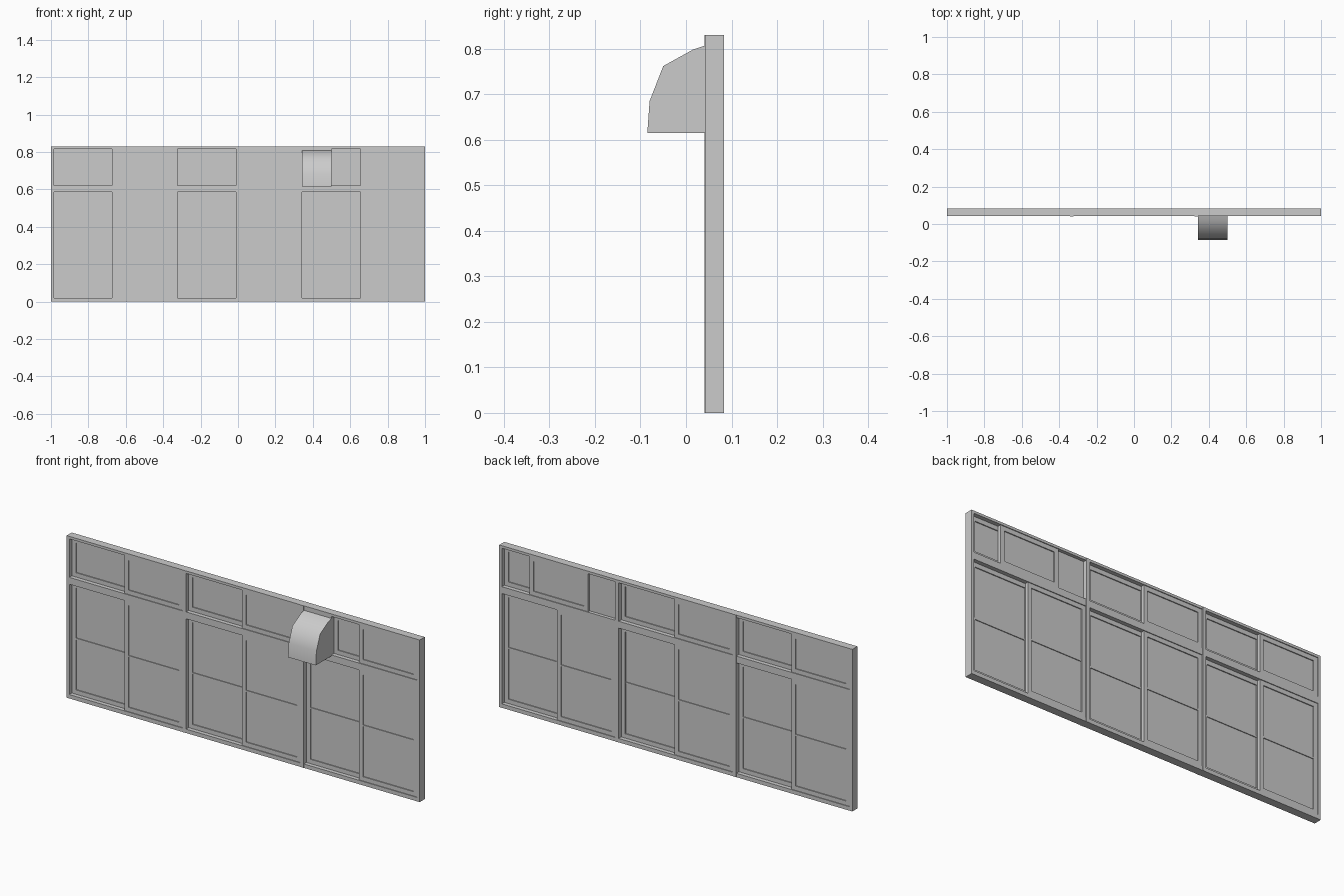
import bpy, bmesh, math
from mathutils import Matrix, Vector

if "Cube" in bpy.data.objects:
    bpy.data.objects.remove(bpy.data.objects["Cube"], do_unlink=True)

grey = bpy.data.materials.new("light grey")
grey.use_nodes = True
COLOUR = (0.6, 0.6, 0.6, 1)
grey.diffuse_color = COLOUR
grey.node_tree.nodes["Principled BSDF"].inputs["Base Color"].default_value = COLOUR


def add_object(name, bm):
    bmesh.ops.recalc_face_normals(bm, faces=bm.faces)
    mesh = bpy.data.meshes.new(name)
    bm.to_mesh(mesh)
    bm.free()
    mesh.materials.append(grey)
    obj = bpy.data.objects.new(name, mesh)
    bpy.context.collection.objects.link(obj)
    return obj


def box(bm, x0, x1, y0, y1, z0, z1):
    centre = Vector((x0 + x1, y0 + y1, z0 + z1)) / 2
    size = Matrix.Diagonal((x1 - x0, y1 - y0, z1 - z0, 1))
    bmesh.ops.create_cube(bm, size=1, matrix=Matrix.Translation(centre) @ size)


FRONT, BACK = 0.042, 0.083
HEIGHT = 0.83
SILL, TRANSOM_LOW, TRANSOM_HIGH, HEAD = 0.02, 0.585, 0.62, 0.817
JAMB = 0.015
POST = 0.01
THIRD = 1 / 3

# Outer frame with sill, transom and head
bm = bmesh.new()
for side in (-1, 1):
    box(bm, *sorted((side, side * (1 - JAMB))), FRONT, BACK, 0, HEIGHT)
for low, high in ((0, SILL), (TRANSOM_LOW, TRANSOM_HIGH), (HEAD, HEIGHT)):
    box(bm, -1 + JAMB, 1 - JAMB, FRONT, BACK, low, high)
add_object("outer_frame", bm)

# Posts between the bays
for name, x in (("right_post", -THIRD), ("left_post", THIRD)):
    bm = bmesh.new()
    box(bm, x - POST, x + POST, FRONT - 0.001, BACK + 0.001, 0, HEIGHT)
    add_object(name, bm)

STILE = 0.022
DEPTH = 0.016


def sash(name, x0, x1, y, z0, z1, bar):
    """Sliding sash: stiles, rails, thin glass and an optional glazing bar."""
    bm = bmesh.new()
    for x in (x0, x1 - STILE):
        box(bm, x, x + STILE, y, y + DEPTH, z0, z1)
    for z in (z0, z1 - STILE):
        box(bm, x0 + STILE, x1 - STILE, y, y + DEPTH, z, z + STILE)
    box(bm, x0 + STILE, x1 - STILE, y + 0.005, y + DEPTH - 0.005, z0 + STILE, z1 - STILE)
    if bar:
        mid = (z0 + z1) / 2
        box(bm, x0 + STILE, x1 - STILE, y + 0.001, y + DEPTH - 0.001, mid - 0.004, mid + 0.004)
    add_object(name, bm)


# Each bay has front and back sashes, above and below the transom
OVERLAP = 0.01
HOOD_LEFT = 0.5
FRONT_TRACK, BACK_TRACK = 0.046, 0.063
bays = (("right", -1 + JAMB, -THIRD - POST),
        ("middle", -THIRD + POST, THIRD - POST),
        ("left", THIRD + POST, 1 - JAMB))
for bay, x0, x1 in bays:
    mid = (x0 + x1) / 2
    for row, z0, z1 in (("lower", SILL, TRANSOM_LOW), ("upper", TRANSOM_HIGH, HEAD)):
        slide = HOOD_LEFT - x0 if (bay, row) == ("left", "upper") else 0
        has_bar = row == "lower"
        sash(f"{bay}_{row}_front_sash", mid - OVERLAP, x1, FRONT_TRACK, z0, z1, has_bar)
        sash(f"{bay}_{row}_back_sash", x0 + slide, mid + OVERLAP + slide,
             BACK_TRACK, z0, z1, has_bar)

# Panel closing the gap left by the open sash
hood_x = THIRD + POST
bm = bmesh.new()
box(bm, hood_x, HOOD_LEFT, FRONT, 0.066, TRANSOM_HIGH, HEAD)
add_object("vent_panel", bm)

# Curved vent hood, extruded from its side profile
profile = [(FRONT, 0.615), (-0.085, 0.615), (-0.08, 0.685), (-0.05, 0.762),
           (0.015, 0.798), (FRONT, 0.807)]
bm = bmesh.new()
face = bm.faces.new([bm.verts.new((hood_x, y, z)) for y, z in profile])
side = bmesh.ops.extrude_face_region(bm, geom=[face])
bmesh.ops.translate(bm, vec=(HOOD_LEFT - hood_x, 0, 0),
                    verts=[v for v in side["geom"] if isinstance(v, bmesh.types.BMVert)])
hood = add_object("vent_hood", bm)
bpy.ops.object.select_all(action="DESELECT")
hood.select_set(True)
bpy.context.view_layer.objects.active = hood
bpy.ops.object.shade_smooth_by_angle(angle=math.radians(45))
